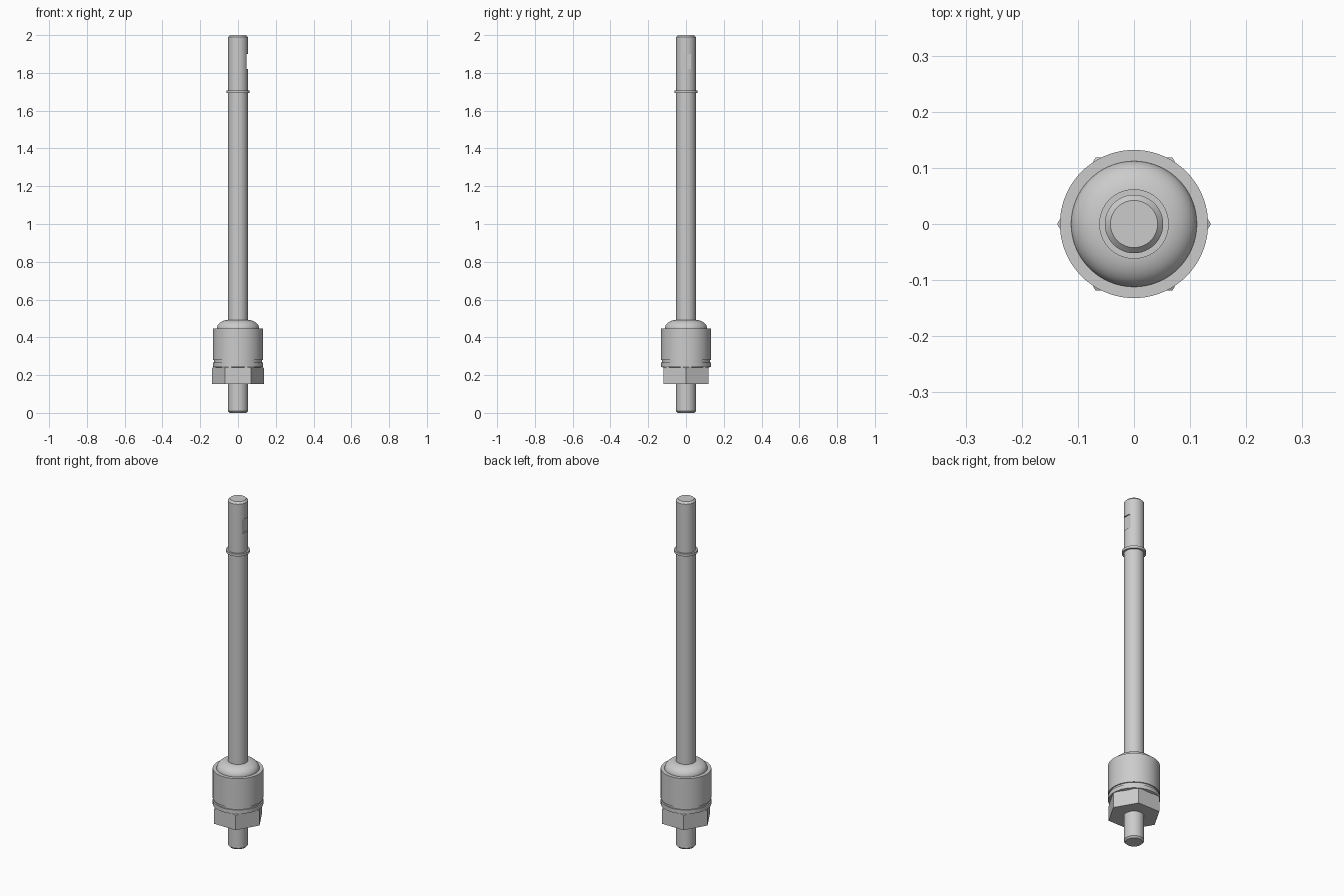
import bpy, bmesh, math

default = bpy.data.objects.get("Cube")
if default:
    bpy.data.objects.remove(default, do_unlink=True)

steel = bpy.data.materials.new("light grey steel")
steel.use_nodes = True
GREY = (0.6, 0.6, 0.6, 1)
steel.diffuse_color = GREY
steel.node_tree.nodes["Principled BSDF"].inputs["Base Color"].default_value = GREY


def finish(bm, name):
    mesh = bpy.data.meshes.new(name)
    bmesh.ops.recalc_face_normals(bm, faces=bm.faces)
    bm.to_mesh(mesh)
    bm.free()
    mesh.materials.append(steel)
    obj = bpy.data.objects.new(name, mesh)
    bpy.context.collection.objects.link(obj)
    return obj


def lathe(name, profile, sides=96):
    """Solid of revolution from (radius, height) points, capped at both ends."""
    bm = bmesh.new()
    rings = []
    for r, z in profile:
        rings.append([bm.verts.new((r * math.cos(a), r * math.sin(a), z))
                      for a in (math.tau * i / sides for i in range(sides))])
    for low, high in zip(rings, rings[1:]):
        for i in range(sides):
            j = (i + 1) % sides
            bm.faces.new((low[i], low[j], high[j], high[i]))
    bm.faces.new(rings[0][::-1])
    bm.faces.new(rings[-1])
    return finish(bm, name)


def boolean(obj, cutter, operation):
    mod = obj.modifiers.new("cut", 'BOOLEAN')
    mod.operation = operation
    mod.solver = 'EXACT'
    mod.object = cutter
    bpy.context.view_layer.objects.active = obj
    bpy.ops.object.modifier_apply(modifier=mod.name)
    bpy.data.objects.remove(cutter, do_unlink=True)


def smooth(obj):
    bpy.ops.object.select_all(action='DESELECT')
    obj.select_set(True)
    bpy.context.view_layer.objects.active = obj
    bpy.ops.object.shade_smooth_by_angle(angle=math.radians(25))


# Long rod with chamfered ends
R = 0.052
rod = lathe("rod", [(0.044, 0), (R, 0.009), (R, 1.99), (0.042, 2)])

# Two wrench flats near the top of the rod
for side in (-1, 1):
    bm = bmesh.new()
    bmesh.ops.create_cube(bm, size=1)
    for v in bm.verts:
        v.co.x = side * (0.07 + v.co.x * 0.05)
        v.co.y *= 0.2
        v.co.z = 1.86 + v.co.z * 0.08
    boolean(rod, finish(bm, "flat_cutter"), 'DIFFERENCE')

# Thin retaining ring
ring = lathe("retaining_ring", [(0.05, 1.694), (0.062, 1.694), (0.062, 1.708), (0.05, 1.708)])

# Housing: lower flange, groove, and main sleeve
B = 0.132
housing = lathe("housing", [(0.118, 0.24), (B, 0.244), (B, 0.267), (0.126, 0.267),
                            (0.126, 0.279), (B, 0.279), (B, 0.447), (0.05, 0.447)])

# Rounded dome where the rod enters the housing
arc = [math.pi / 2 * i / 16 for i in range(17)]
dome = lathe("dome", [(0.112, 0.44)] +
             [(0.05 + 0.062 * math.cos(a), 0.447 + 0.045 * math.sin(a)) for a in arc])

# Hexagonal nut with its upper corners chamfered
nut = lathe("hex_nut", [(0.137, 0.153), (0.137, 0.246)], 6)
cone = lathe("nut_chamfer", [(0.15, 0.1), (0.15, 0.2315), (0.12, 0.246)])
boolean(nut, cone, 'INTERSECT')

for part in (rod, ring, housing, dome, nut):
    smooth(part)
